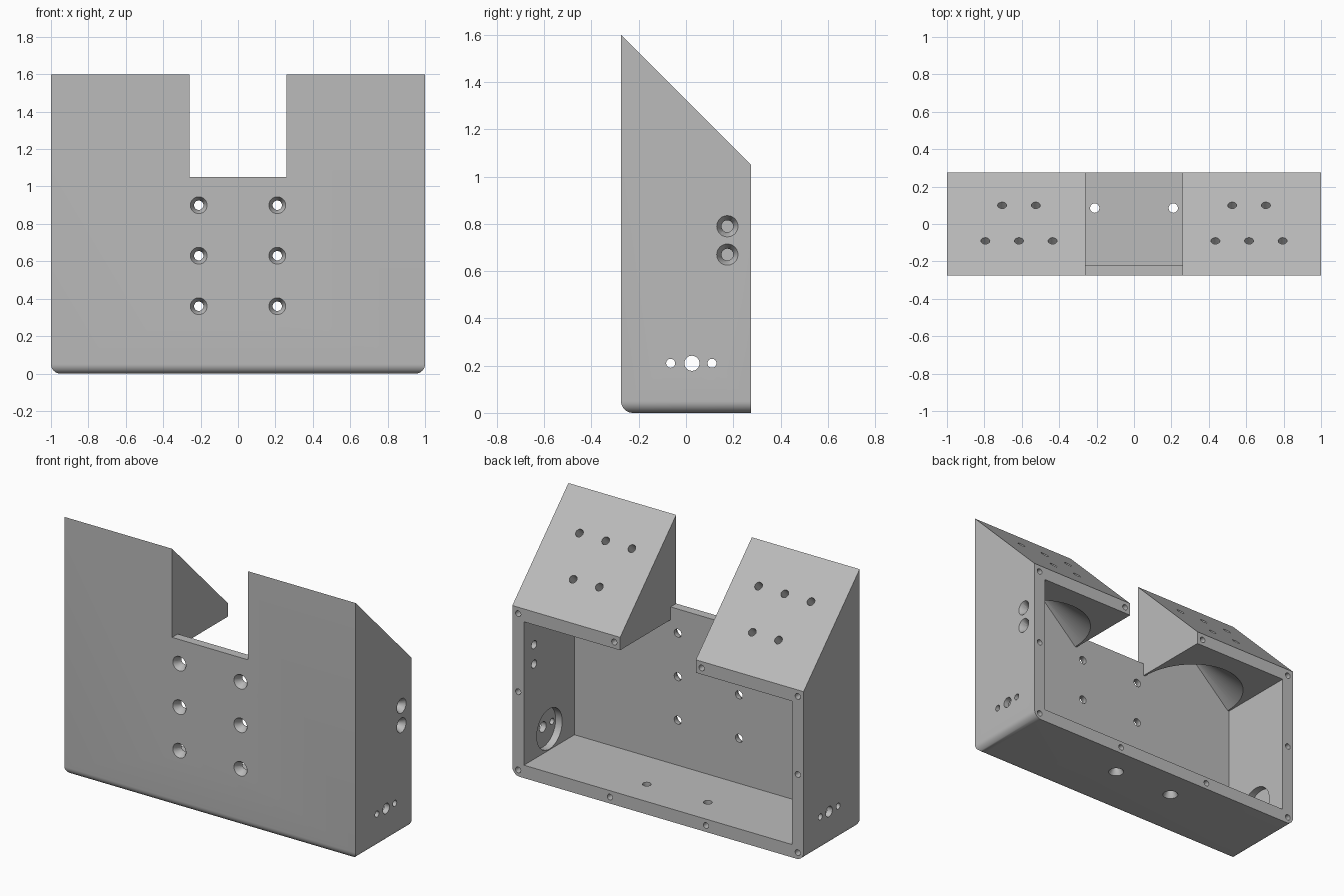
import bpy, bmesh
from mathutils import Vector, Matrix

old = bpy.data.objects.get("Cube")
if old:
    bpy.data.objects.remove(old, do_unlink=True)

grey = bpy.data.materials.new("plain grey")
grey.use_nodes = True
colour = (0.5, 0.5, 0.5, 1)
grey.diffuse_color = colour
grey.node_tree.nodes["Principled BSDF"].inputs["Base Color"].default_value = colour


def add_object(name, bm):
    bmesh.ops.recalc_face_normals(bm, faces=bm.faces)
    mesh = bpy.data.meshes.new(name)
    bm.to_mesh(mesh)
    bm.free()
    mesh.materials.append(grey)
    obj = bpy.data.objects.new(name, mesh)
    bpy.context.collection.objects.link(obj)
    return obj


# Enclosure: side profile swept across the width
FRONT, BACK, LOW, HIGH = -0.275, 0.275, 1.05, 1.6
bm = bmesh.new()
profile = [(FRONT, 0), (BACK, 0), (BACK, LOW), (FRONT, HIGH)]
face = bm.faces.new([bm.verts.new((-1, y, z)) for y, z in profile])
swept = bmesh.ops.extrude_face_region(bm, geom=[face])
bmesh.ops.translate(bm, vec=(2, 0, 0),
                    verts=[v for v in swept["geom"] if isinstance(v, bmesh.types.BMVert)])

# Rounded bottom edges at the front and both sides
bottom = [e for e in bm.edges if all(v.co.z < 0.01 for v in e.verts)
          and not all(v.co.y > 0 for v in e.verts)]
bmesh.ops.bevel(bm, geom=bottom, offset=0.05, segments=8, profile=0.5, affect='EDGES')
body = add_object("enclosure_body", bm)


def cut(bm):
    cutter = add_object("cutter", bm)
    cutter.hide_render = True
    mod = body.modifiers.new("cut", 'BOOLEAN')
    mod.operation = 'DIFFERENCE'
    mod.solver = 'EXACT'
    mod.object = cutter
    bpy.context.view_layer.objects.active = body
    bpy.ops.object.modifier_apply(modifier=mod.name)
    bpy.data.objects.remove(cutter, do_unlink=True)


def cut_box(lo, hi):
    lo, hi = Vector(lo), Vector(hi)
    bm = bmesh.new()
    bmesh.ops.create_cube(bm, size=1, matrix=Matrix.Translation((lo + hi) / 2)
                          @ Matrix.Diagonal((*(hi - lo), 1)))
    cut(bm)


def cut_round(start, direction, depth, r, r_end=None, lead=0.01):
    """Drill from a surface point inward, straight or tapered."""
    d = Vector(direction).normalized()
    r_end = r if r_end is None else r_end
    r_out = r + (r - r_end) * lead / depth
    centre = Vector(start) + d * (depth - lead) / 2
    bm = bmesh.new()
    bmesh.ops.create_cone(bm, cap_ends=True, segments=32, radius1=r_out, radius2=r_end,
                          depth=depth + lead, matrix=Matrix.Translation(centre)
                          @ d.to_track_quat('Z', 'Y').to_matrix().to_4x4())
    cut(bm)


def cut_countersunk(start, direction, wall):
    cut_round(start, direction, wall + 0.02, 0.025)
    cut_round(start, direction, 0.035, 0.045, 0.025)


# Notch, open-backed cavity, and the gap between the two raised blocks
INNER = -0.22
cut_box((-0.26, -0.4, LOW), (0.26, 0.4, 1.8))
cut_box((-0.92, INNER, 0.08), (0.92, 0.4, 0.97))
cut_box((-0.26, INNER, 0.9), (0.26, 0.4, 1.2))

for side in (-1, 1):
    # Half-cone hollow under each block
    bm = bmesh.new()
    bmesh.ops.create_cone(bm, cap_ends=True, segments=64, radius1=0.325, radius2=0.002,
                          depth=0.3, matrix=Matrix.Translation((side * 0.59, INNER, 1.115))
                          @ Matrix.Diagonal((1, 1.12, 1, 1)))
    bmesh.ops.bisect_plane(bm, geom=bm.verts[:] + bm.edges[:] + bm.faces[:],
                           plane_co=(0, INNER, 0), plane_no=(0, -1, 0), clear_outer=True)
    bmesh.ops.holes_fill(bm, edges=[e for e in bm.edges if e.is_boundary])
    cut(bm)

    # Holes square to the sloped faces
    for y, offsets in ((0.1, (-0.09, 0.09)), (-0.09, (-0.18, 0, 0.18))):
        for dx in offsets:
            cut_round((side * 0.615 + dx, y, 1.325 - y), (0, -1, -1), 0.12, 0.024)

    # Countersunk holes in the front wall and floor
    for z in (0.36, 0.63, 0.9):
        cut_countersunk((side * 0.21, FRONT, z), (0, 1, 0), 0.055)
    cut_countersunk((side * 0.21, 0.085, 0), (0, 0, 1), 0.08)

    # Round pocket and three holes in each side wall
    cut_round((side * 0.92, 0.025, 0.21), (side, 0, 0), 0.045, 0.125)
    for y, r in ((-0.065, 0.019), (0.025, 0.032), (0.11, 0.019)):
        cut_round((side, y, 0.21), (-side, 0, 0), 0.1, r)

    # Screw holes around the back rim
    for x, z in ((0.96, 0.04), (0.96, 0.525), (0.96, 1.01), (0.3, 1.01), (0.33, 0.04)):
        cut_round((side * x, BACK, z), (0, -1, 0), 0.12, 0.018)

# Pair of countersunk holes on the left wall only
for z in (0.67, 0.79):
    cut_countersunk((1, 0.175, z), (-1, 0, 0), 0.08)

bpy.ops.object.select_all(action='DESELECT')
body.select_set(True)
bpy.context.view_layer.objects.active = body
bpy.ops.object.shade_smooth_by_angle()
